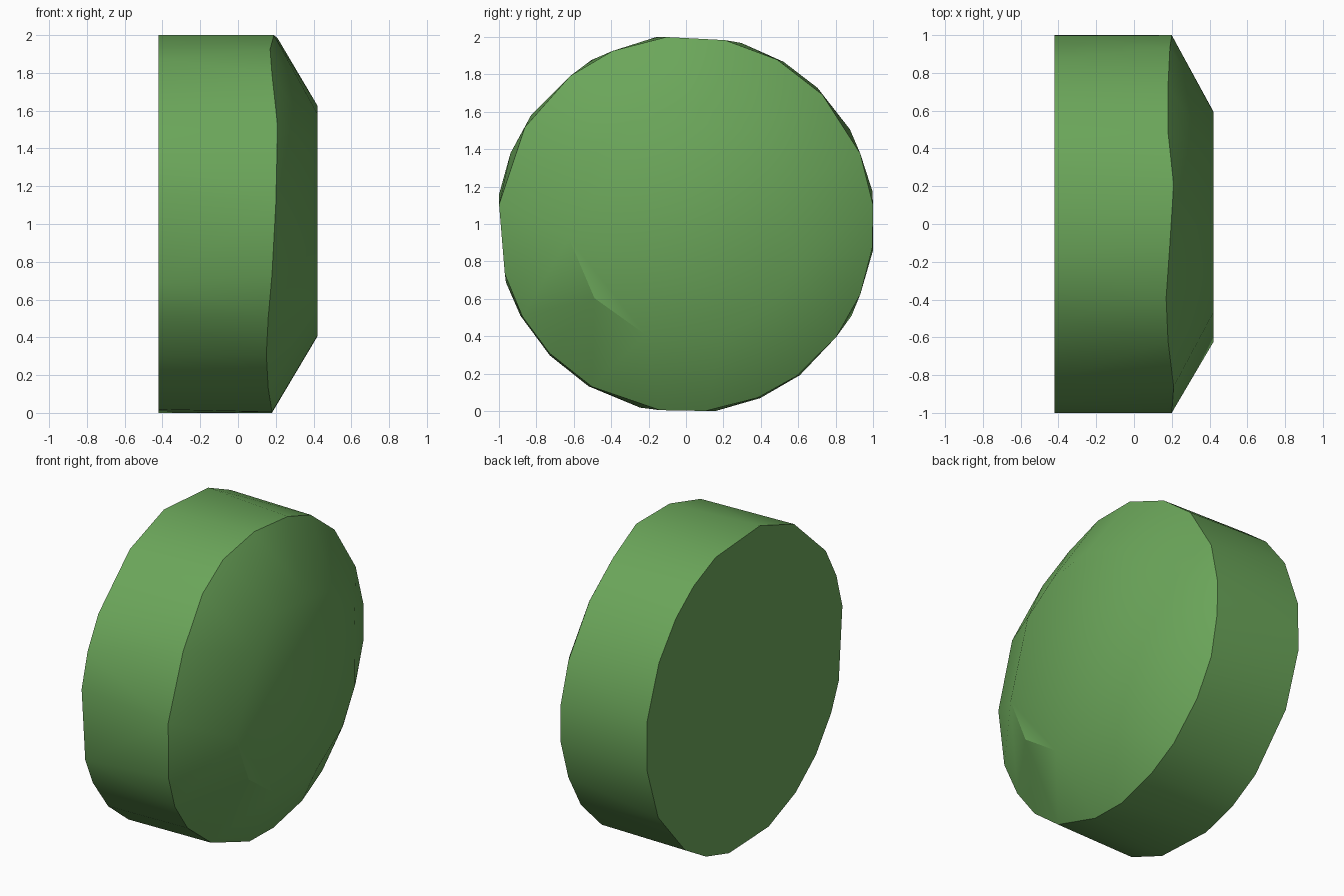
import bpy, bmesh, math

if "Cube" in bpy.data.objects:
    bpy.data.objects.remove(bpy.data.objects["Cube"])

# One green for the whole body
green = bpy.data.materials.new("Leaf green")
green.use_nodes = True
colour = (0.147, 0.381, 0.102, 1)
green.diffuse_color = colour
green.node_tree.nodes["Principled BSDF"].inputs["Base Color"].default_value = colour

# Angles (degrees, around the x axis from +y towards +z) of each ring's corners
BACK = [10, 30, 46, 59, 73, 99, 120, 145, 158, 171, 198, 209, 224,
        239, 256, 279, 293, 307, 331, 352]
RIM = [6, 22, 43.5, 61, 78, 96, 113, 128, 149, 174, 195.5, 209.5, 223.5,
       240, 262, 276, 292.5, 306, 323, 338, 353]
CAP = [20, 52, 85, 112, 138, 187, 219, 250, 289, 318, 341]

# Uneven height of the rim where the bevel starts
RIM_X = [0.20, 0.19, 0.18, 0.18, 0.21, 0.19, 0.17, 0.18, 0.21, 0.20, 0.18,
         0.16, 0.15, 0.16, 0.18, 0.18, 0.19, 0.19, 0.19, 0.19, 0.20]

bm = bmesh.new()


def ring(angles, xs, radius):
    """Ring of vertices around the x axis, kept inside a 2 x 2 box."""
    verts = []
    for a, x in zip(angles, xs):
        y = radius * math.cos(math.radians(a))
        z = radius * math.sin(math.radians(a))
        y, z = max(-1, min(1, y)), max(-1, min(1, z))
        verts.append(bm.verts.new((x, y, z + 1)))
    return verts


def bridge(a, ang_a, b, ang_b):
    """Join two rings with triangles, each corner to its nearest neighbours."""
    n, m = len(a), len(b)
    wa, wb = ang_a + [v + 360 for v in ang_a], ang_b + [v + 360 for v in ang_b]
    i = j = 0
    while i < n or j < m:
        if j == m or (i < n and wa[i] + wa[i + 1] < wb[j] + wb[j + 1]):
            bm.faces.new((a[i % n], a[(i + 1) % n], b[j % m]))
            i += 1
        else:
            bm.faces.new((a[i % n], b[(j + 1) % m], b[j % m]))
            j += 1


# Flat back, round wall, bevelled shoulder and flat front cap
back = ring(BACK, [-0.42] * len(BACK), 1.012)
rim = ring(RIM, RIM_X, 1.005)
cap = ring(CAP, [0.42] * len(CAP), 0.63)
bridge(back, BACK, rim, RIM)
bridge(rim, RIM, cap, CAP)
bm.faces.new(back)
bm.faces.new(cap)
bmesh.ops.recalc_face_normals(bm, faces=bm.faces)

mesh = bpy.data.meshes.new("bevelled_disc")
bm.to_mesh(mesh)
bm.free()
mesh.materials.append(green)
disc = bpy.data.objects.new("bevelled_disc", mesh)
bpy.context.collection.objects.link(disc)

# Soft wall, crisp rim
bpy.ops.object.select_all(action='DESELECT')
disc.select_set(True)
bpy.context.view_layer.objects.active = disc
bpy.ops.object.shade_smooth_by_angle(angle=math.radians(32))
